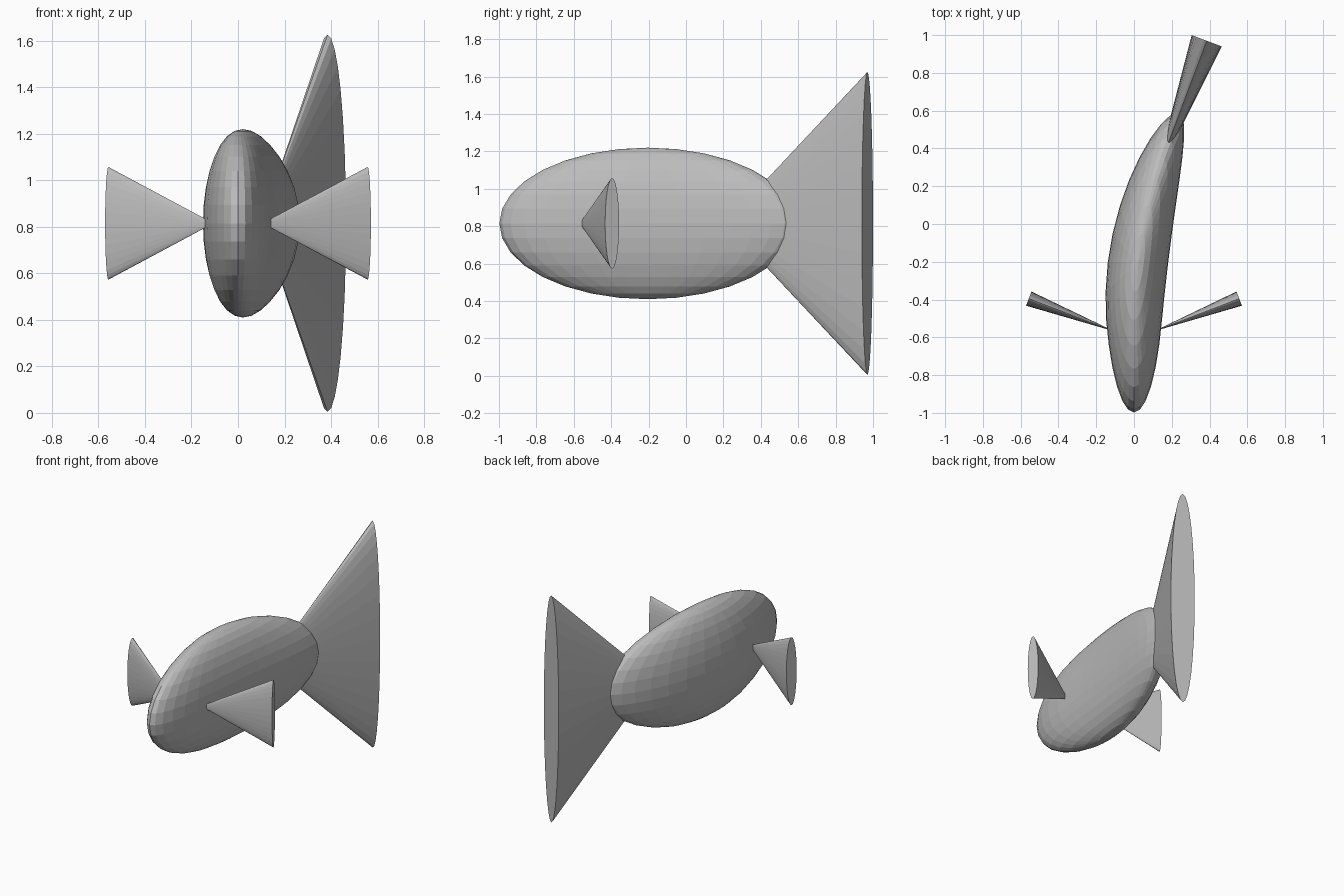
import bpy, bmesh
from mathutils import Vector, Matrix

cube = bpy.data.objects.get("Cube")
if cube:
    bpy.data.objects.remove(cube, do_unlink=True)

MID_Z = 0.815

grey = bpy.data.materials.new("plain grey")
grey.use_nodes = True
GREY = (0.5, 0.5, 0.5, 1)
grey.diffuse_color = GREY
grey.node_tree.nodes["Principled BSDF"].inputs["Base Color"].default_value = GREY


def finish(bm, name):
    bmesh.ops.recalc_face_normals(bm, faces=bm.faces)
    mesh = bpy.data.meshes.new(name)
    bm.to_mesh(mesh)
    bm.free()
    mesh.materials.append(grey)
    obj = bpy.data.objects.new(name, mesh)
    bpy.context.collection.objects.link(obj)
    return obj


def fin(name, tip, end, half_height, half_thick):
    """Flattened cone that widens from tip to end."""
    tip, end = Vector((*tip, MID_Z)), Vector((*end, MID_Z))
    axis = end - tip
    up = Vector((0, 0, 1))
    side = up.cross(axis).normalized()
    place = Matrix((up * half_height, side * half_thick, axis)).transposed().to_4x4()
    place.translation = (tip + end) / 2
    bm = bmesh.new()
    bmesh.ops.create_cone(bm, cap_ends=True, segments=32, radius1=0,
                          radius2=1, depth=1, matrix=place)
    bmesh.ops.remove_doubles(bm, verts=bm.verts, dist=0.0001)
    return finish(bm, name)


# Body: stretched sphere whose rear half swings to the left
bm = bmesh.new()
bmesh.ops.create_uvsphere(bm, u_segments=32, v_segments=16, radius=1)
for v in bm.verts:
    v.co = Vector((v.co.x * 0.16, v.co.y * 0.793 - 0.205, v.co.z * 0.405 + MID_Z))
    v.co.x += 0.175 * max(0, v.co.y + 0.55) ** 2
finish(bm, "body")

# Tail fin, turned with the body
fin("tail_fin", (0.10, 0.21), (0.385, 0.97), 0.81, 0.085)

# Side fins, swept back
for name, s in (("left_fin", 1), ("right_fin", -1)):
    fin(name, (s * 0.105, -0.568), (s * 0.557, -0.395), 0.242, 0.04)
